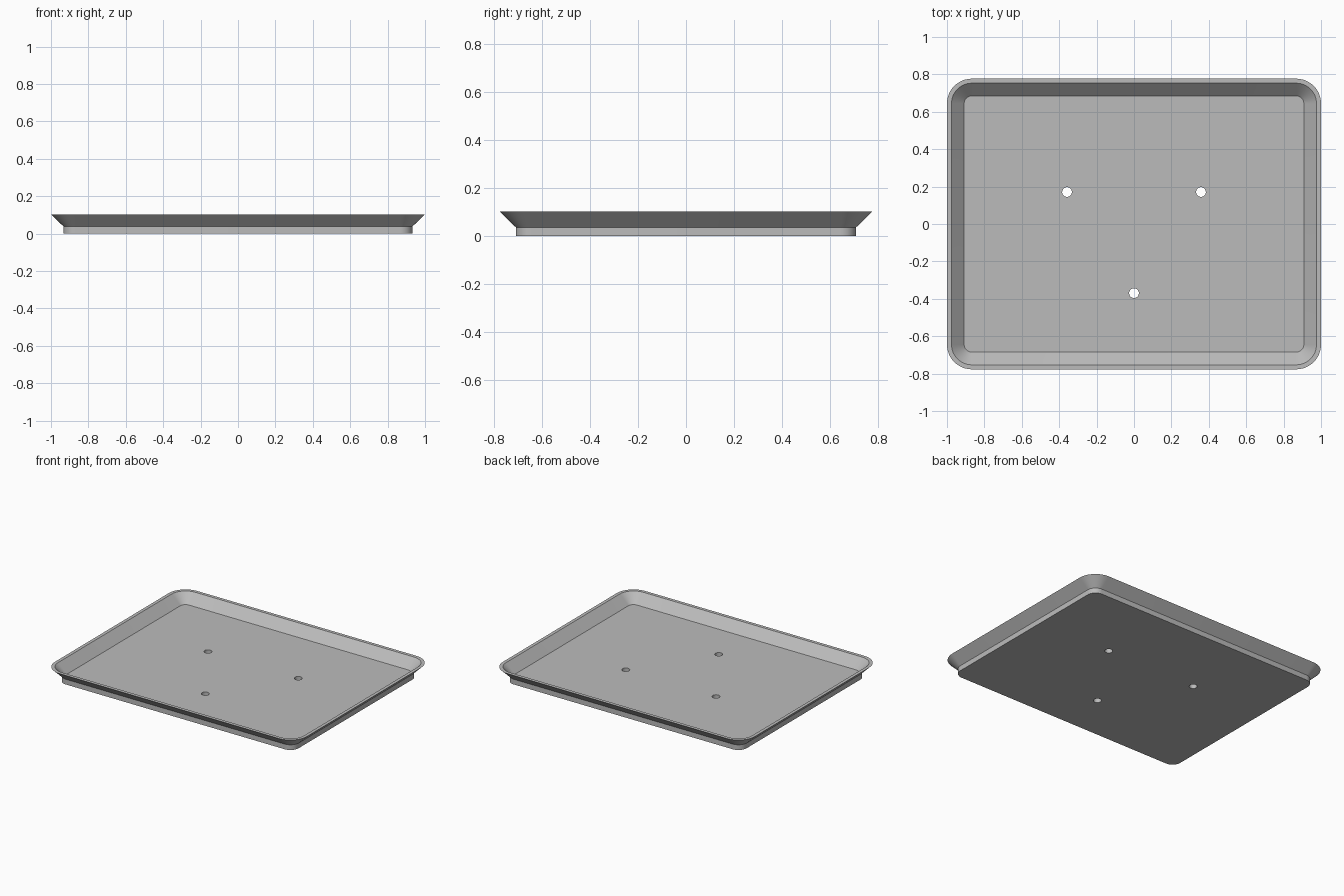
import bpy, bmesh, math

cube = bpy.data.objects.get("Cube")
if cube:
    bpy.data.objects.remove(cube)

# Plain grey finish
grey = bpy.data.materials.new("grey metal")
grey.use_nodes = True
colour = (0.5, 0.5, 0.5, 1)
grey.diffuse_color = colour
grey.node_tree.nodes["Principled BSDF"].inputs["Base Color"].default_value = colour

CORNER_STEPS = 12


def rounded_ring(bm, hx, hy, radius, z):
    """Vertices of a rounded rectangle, counter-clockwise."""
    ring = []
    for q, (sx, sy) in enumerate([(1, 1), (-1, 1), (-1, -1), (1, -1)]):
        for i in range(CORNER_STEPS + 1):
            a = math.pi / 2 * (q + i / CORNER_STEPS)
            ring.append(bm.verts.new((sx * (hx - radius) + radius * math.cos(a),
                                      sy * (hy - radius) + radius * math.sin(a), z)))
    return ring


def add_object(name, bm):
    bmesh.ops.recalc_face_normals(bm, faces=bm.faces)
    mesh = bpy.data.meshes.new(name)
    bm.to_mesh(mesh)
    bm.free()
    mesh.materials.append(grey)
    obj = bpy.data.objects.new(name, mesh)
    bpy.context.collection.objects.link(obj)
    return obj


# Tray: foot, flared outer wall, flat rim, sloping inner wall, floor
HX, HY = 1.0, 0.777
sections = [(0.068, 0.065, 0), (0.068, 0.065, 0.037), (0, 0.133, 0.103),
            (0.024, 0.109, 0.103), (0.092, 0.041, 0.037)]
bm = bmesh.new()
rings = [rounded_ring(bm, HX - inset, HY - inset, r, z) for inset, r, z in sections]
for low, high in zip(rings, rings[1:]):
    for i in range(len(low)):
        j = (i + 1) % len(low)
        bm.faces.new((low[i], low[j], high[j], high[i]))
bm.faces.new(rings[0])
bm.faces.new(rings[-1])
tray = add_object("tray", bm)

# Three holes through the floor
bm = bmesh.new()
for x, y in [(-0.358, 0.171), (0.358, 0.171), (0, -0.37)]:
    made = bmesh.ops.create_cone(bm, cap_ends=True, segments=32,
                                 radius1=0.026, radius2=0.026, depth=0.3)
    bmesh.ops.translate(bm, verts=made["verts"], vec=(x, y, 0))
cutter = add_object("hole_cutter", bm)
cutter.hide_render = True
cutter.hide_set(True)

holes = tray.modifiers.new("holes", "BOOLEAN")
holes.operation = "DIFFERENCE"
holes.solver = "EXACT"
holes.object = cutter

bpy.ops.object.select_all(action="DESELECT")
bpy.context.view_layer.objects.active = tray
tray.select_set(True)
bpy.ops.object.modifier_apply(modifier="holes")
bpy.ops.object.shade_smooth_by_angle(angle=math.radians(30))
bpy.data.objects.remove(cutter)
